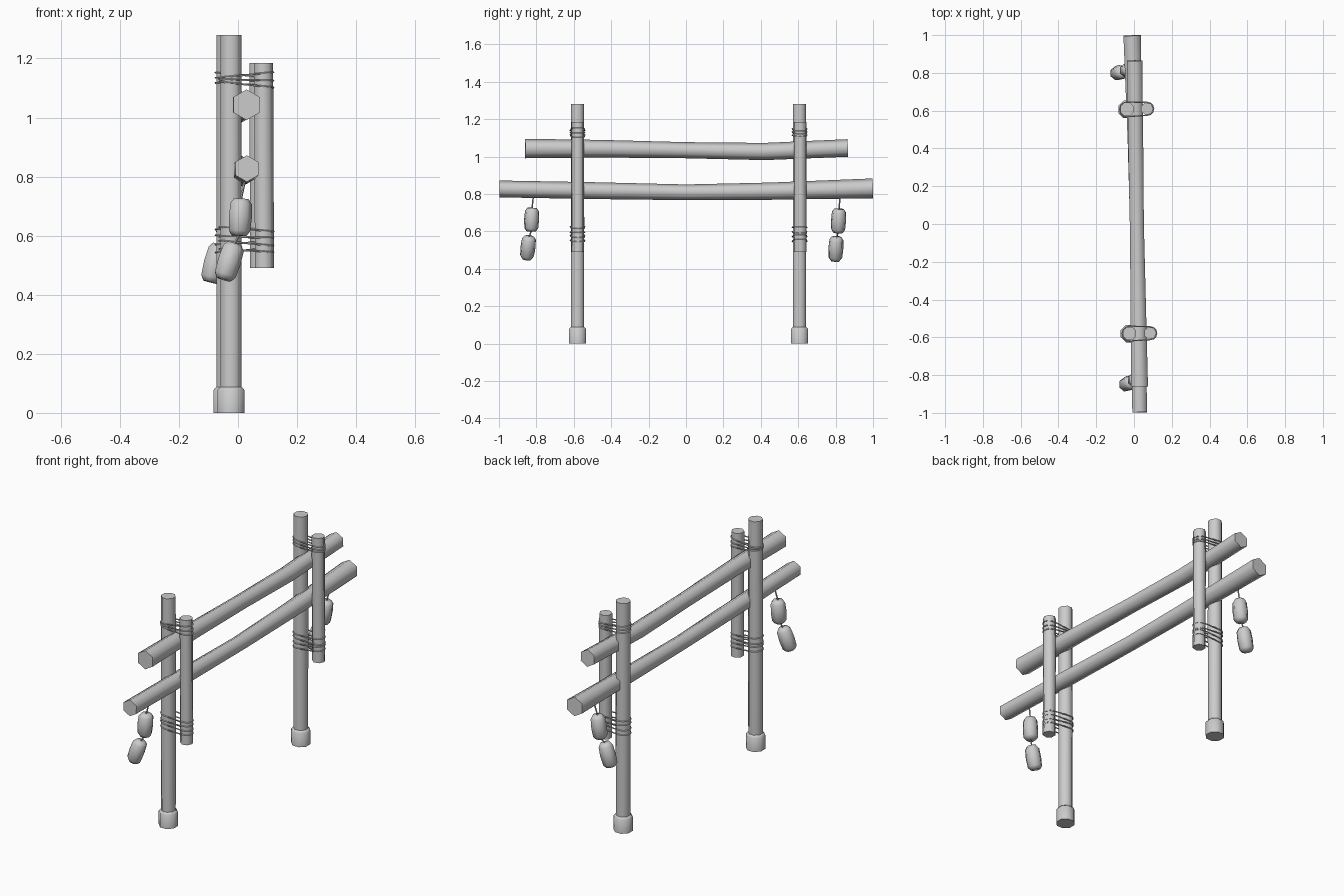
import bpy, bmesh, math, random
from mathutils import Vector

cube = bpy.data.objects.get("Cube")
if cube:
    bpy.data.objects.remove(cube, do_unlink=True)
random.seed(4)

grey = bpy.data.materials.new("weathered grey")
grey.use_nodes = True
color = (0.6, 0.6, 0.6, 1)
grey.diffuse_color = color
grey.node_tree.nodes["Principled BSDF"].inputs["Base Color"].default_value = color


def loft(name, points, radii, sides, phase=0.0, closed=False):
    """Tube through points with one radius per point."""
    pts = [Vector(p) for p in points]
    n = len(pts)
    bm = bmesh.new()
    rings = []
    for i, p in enumerate(pts):
        if closed:
            axis = pts[(i + 1) % n] - pts[i - 1]
        else:
            axis = pts[min(i + 1, n - 1)] - pts[max(i - 1, 0)]
        axis.normalize()
        # Upright parts use x as reference, all others use z
        ref = Vector((1, 0, 0)) if abs(axis.z) > 0.7 else Vector((0, 0, 1))
        u = (ref - axis * ref.dot(axis)).normalized()
        v = axis.cross(u)
        rings.append([bm.verts.new(p + radii[i] * (
            u * math.cos(phase + math.tau * k / sides)
            + v * math.sin(phase + math.tau * k / sides)))
            for k in range(sides)])
    for i in range(n if closed else n - 1):
        a, b = rings[i], rings[(i + 1) % n]
        for k in range(sides):
            j = (k + 1) % sides
            bm.faces.new((a[k], a[j], b[j], b[k]))
    if not closed:
        bm.faces.new(list(reversed(rings[0])))
        bm.faces.new(rings[-1])
    bmesh.ops.recalc_face_normals(bm, faces=bm.faces[:])
    mesh = bpy.data.meshes.new(name)
    bm.to_mesh(mesh)
    bm.free()
    mesh.materials.append(grey)
    ob = bpy.data.objects.new(name, mesh)
    bpy.context.collection.objects.link(ob)
    bpy.ops.object.select_all(action='DESELECT')
    ob.select_set(True)
    bpy.context.view_layer.objects.active = ob
    bpy.ops.object.shade_smooth_by_angle(angle=math.radians(65))
    return ob


def lashing(name, post, brace, z, tilt):
    """Rope loop wrapped round a post and its brace."""
    path = []
    for (x, y), r, start in ((post, 0.039, 90), (brace, 0.034, -90)):
        for k in range(7):
            a = math.radians(start + 30 * k)
            px = x + r * math.cos(a)
            path.append((px, y + r * math.sin(a), z + tilt * (px - 0.02)))
    loft(name, path, [0.0035] * len(path), 5, closed=True)


def pendant(name, top, bottom):
    """Chamfered wooden weight between two points."""
    a, b = Vector(top), Vector(bottom)
    steps = ((0, 0.026), (0.13, 0.038), (0.5, 0.041), (0.87, 0.038), (1, 0.026))
    loft(name, [a.lerp(b, t) for t, r in steps], [r for t, r in steps], 7)


# Posts with foot collars, braces and rope lashings
for end, post, brace in (("front", (-0.024, -0.58), (0.086, -0.578)),
                         ("back", (-0.037, 0.607), (0.07, 0.61))):
    loft(end + "_post", [(*post, z) for z in (0.02, 0.65, 1.28)],
         [0.038, 0.039, 0.038], 8, math.pi / 8)
    loft(end + "_foot_collar", [(*post, z) for z in (0, 0.077, 0.088)],
         [0.05, 0.05, 0.04], 8, math.pi / 8)
    loft(end + "_brace", [(brace[0] + dx, brace[1], z)
                          for dx, z in ((0.002, 0.49), (-0.001, 1.185))],
         [0.034, 0.034], 7)
    for i, z in enumerate((0.55, 0.575, 0.595, 0.622, 1.112, 1.127, 1.143)):
        lashing(f"{end}_lashing_{i + 1}", post, brace, z, random.uniform(-0.12, 0.12))

# Slightly bowed hexagonal rails
loft("upper_rail", [(0.029, -0.86, 1.043), (0.023, -0.45, 1.042), (0.015, 0, 1.034),
                    (0.009, 0.42, 1.027), (0.003, 0.865, 1.046)],
     [0.052, 0.047, 0.043, 0.046, 0.047], 6)
loft("lower_rail", [(0.03, -0.997, 0.827), (0.023, -0.5, 0.818), (0.015, 0, 0.809),
                    (0.006, 0.45, 0.815), (-0.01, 0.998, 0.83)],
     [0.045, 0.045, 0.042, 0.046, 0.053], 6)

# Hanging weights on strings: rail point, then top and bottom of each weight
hangings = (
    ("front", (0.026, -0.815, 0.8), (0.01, -0.823, 0.725), (0.002, -0.828, 0.6),
     (-0.012, -0.838, 0.573), (-0.05, -0.852, 0.452)),
    ("back", (-0.004, 0.825, 0.8), (-0.025, 0.818, 0.72), (-0.042, 0.813, 0.592),
     (-0.062, 0.805, 0.57), (-0.095, 0.797, 0.443)),
)
for end, hook, top_a, bottom_a, top_b, bottom_b in hangings:
    pendant(end + "_upper_weight", top_a, bottom_a)
    pendant(end + "_lower_weight", top_b, bottom_b)
    loft(end + "_hanging_string", [hook, top_a], [0.004] * 2, 5)
    loft(end + "_link_string", [bottom_a, top_b], [0.004] * 2, 5)
